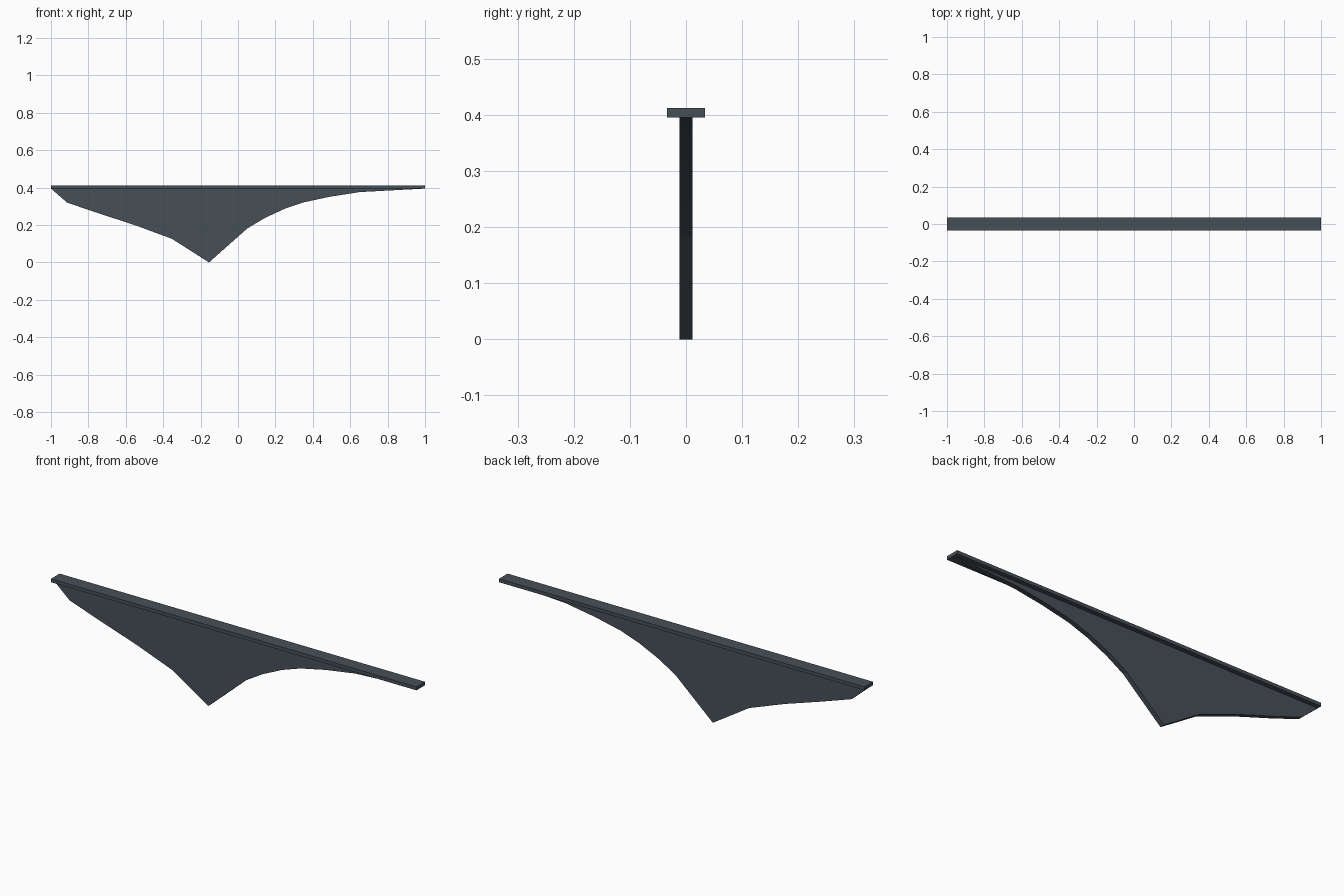
import bpy

if "Cube" in bpy.data.objects:
    bpy.data.objects.remove(bpy.data.objects["Cube"])

# Single slate grey paint
slate = bpy.data.materials.new("slate grey")
slate.diffuse_color = (0.062, 0.080, 0.097, 1)
slate.use_nodes = True
slate.node_tree.nodes["Principled BSDF"].inputs["Base Color"].default_value = slate.diffuse_color


def extrude_profile(name, profile, half_depth):
    """Extrude an (x, z) outline symmetrically along y."""
    n = len(profile)
    verts = [(x, y, z) for y in (-half_depth, half_depth) for x, z in profile]
    faces = [list(range(n)), list(range(2 * n - 1, n - 1, -1))]
    for i in range(n):
        j = (i + 1) % n
        faces.append([j, i, i + n, j + n])
    mesh = bpy.data.meshes.new(name)
    mesh.from_pydata(verts, [], faces)
    mesh.materials.append(slate)
    obj = bpy.data.objects.new(name, mesh)
    bpy.context.collection.objects.link(obj)
    return obj


BOTTOM, TOP = 0.395, 0.412

# Top flange: long flat bar
extrude_profile("top_flange", [(-1, BOTTOM), (1, BOTTOM), (1, TOP), (-1, TOP)], 0.0335)

# Web: thin plate, straight-ish left edge, pointed foot, curved right edge
web = [(-1, BOTTOM), (-0.914, 0.32), (-0.75, 0.264), (-0.55, 0.199), (-0.353, 0.126),
       (-0.155, 0), (0.05, 0.182), (0.144, 0.238), (0.25, 0.287), (0.35, 0.321),
       (0.49, 0.351), (0.65, 0.376), (1, BOTTOM)]
extrude_profile("web_plate", web, 0.0115)
